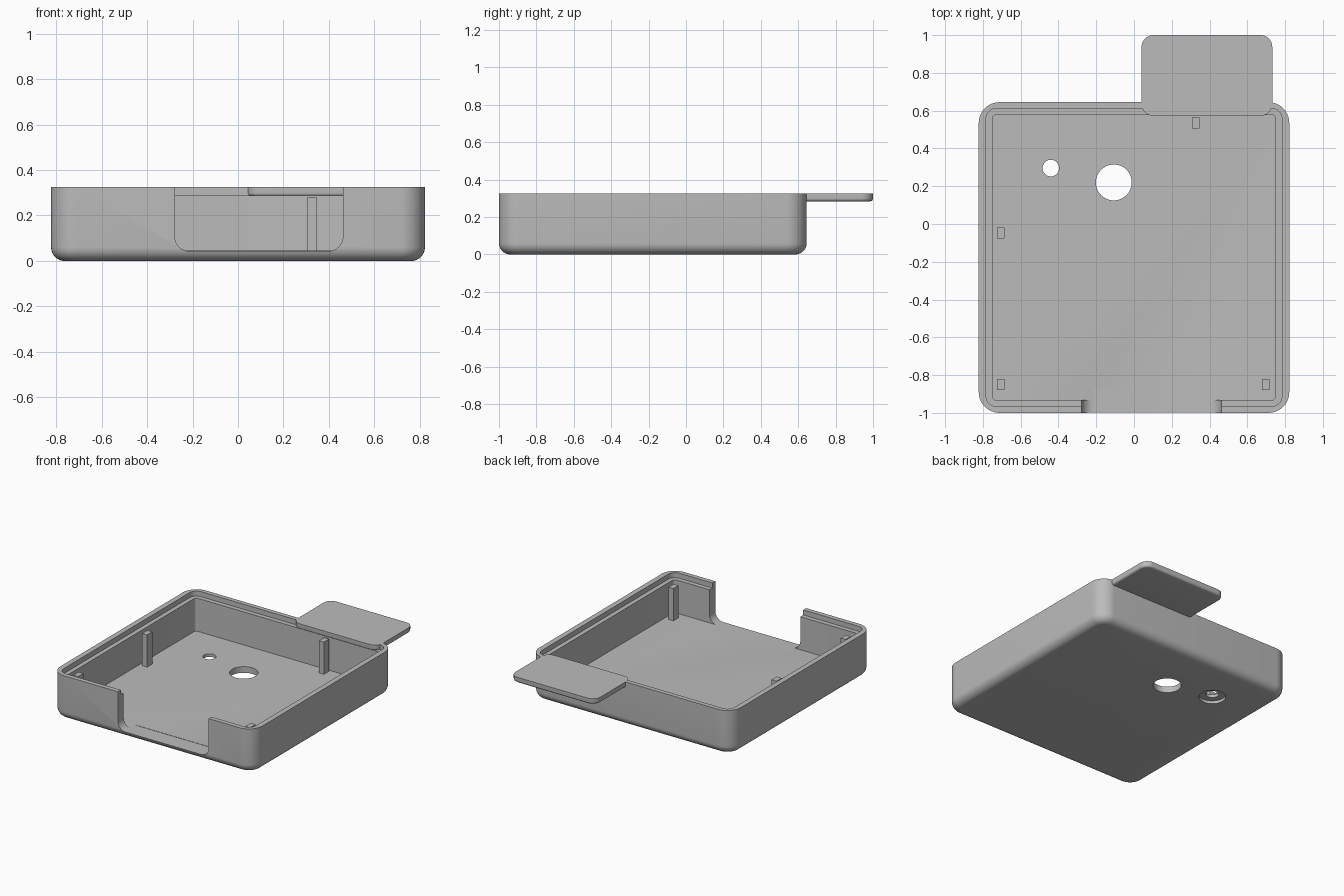
import bpy, bmesh, math

if "Cube" in bpy.data.objects:
    bpy.data.objects.remove(bpy.data.objects["Cube"])

grey = bpy.data.materials.new("plain grey")
grey.diffuse_color = (0.5, 0.5, 0.5, 1)
grey.use_nodes = True
grey.node_tree.nodes["Principled BSDF"].inputs["Base Color"].default_value = grey.diffuse_color

RIM, FLOOR, LEDGE = 0.325, 0.045, 0.288


def outline(x0, x1, y0, y1, r, n=10):
    """Rounded rectangle as a list of 2D points."""
    pts = []
    corners = [(x1 - r, y1 - r), (x0 + r, y1 - r), (x0 + r, y0 + r), (x1 - r, y0 + r)]
    for q, (cx, cy) in enumerate(corners):
        for i in range(n + 1):
            a = (q + i / n) * math.pi / 2
            pts.append((cx + r * math.cos(a), cy + r * math.sin(a)))
    return pts


def loft(name, rings):
    """Closed solid through matching rings of 3D points."""
    bm = bmesh.new()
    loops = [[bm.verts.new(p) for p in ring] for ring in rings]
    for a, b in zip(loops, loops[1:]):
        for i in range(len(a)):
            j = (i + 1) % len(a)
            bm.faces.new((a[i], a[j], b[j], b[i]))
    bm.faces.new(loops[0][::-1])
    bm.faces.new(loops[-1])
    bmesh.ops.recalc_face_normals(bm, faces=bm.faces)
    me = bpy.data.meshes.new(name)
    bm.to_mesh(me)
    bm.free()
    me.materials.append(grey)
    ob = bpy.data.objects.new(name, me)
    bpy.context.collection.objects.link(ob)
    return ob


def slab(name, x0, x1, y0, y1, z0, z1, r, fillet=0, steps=8):
    """Rounded slab with an optional rounded lower edge."""
    levels = [(0, z0)]
    if fillet:
        levels = []
        for i in range(steps + 1):
            a = i / steps * math.pi / 2
            levels.append((fillet * (1 - math.sin(a)), z0 + fillet * (1 - math.cos(a))))
    levels.append((0, z1))
    return loft(name, [[(x, y, z) for x, y in
                        outline(x0 + d, x1 - d, y0 + d, y1 - d, r - d)] for d, z in levels])


def disc(name, x, y, r, z0, z1, n=48):
    ring = [(x + r * math.cos(i * math.tau / n), y + r * math.sin(i * math.tau / n))
            for i in range(n)]
    return loft(name, [[(px, py, z) for px, py in ring] for z in (z0, z1)])


def activate(ob):
    bpy.ops.object.select_all(action='DESELECT')
    ob.select_set(True)
    bpy.context.view_layer.objects.active = ob


def cut(ob, cutter):
    m = ob.modifiers.new("cut", 'BOOLEAN')
    m.operation, m.solver, m.object = 'DIFFERENCE', 'EXACT', cutter
    activate(ob)
    bpy.ops.object.modifier_apply(modifier=m.name)
    bpy.data.objects.remove(cutter)


def smooth(ob):
    activate(ob)
    bpy.ops.object.shade_smooth_by_angle(angle=math.radians(30))


# Tray body with rounded corners and rounded lower edge
tray = slab("tray", -0.822, 0.822, -1.0, 0.645, 0, RIM, 0.11, 0.06)

# Main cavity and the stepped ledge below the rim
cut(tray, slab("cavity", -0.75, 0.75, -0.932, 0.578, FLOOR, 0.5, 0.02))
cut(tray, slab("rim_step", -0.783, 0.783, -0.966, 0.612, LEDGE, 0.5, 0.055))

# Front opening with rounded lower corners
notch = outline(-0.278, 0.462, FLOOR - 0.002, 0.6, 0.065)
cut(tray, loft("front_opening", [[(x, y, z) for x, z in notch] for y in (-1.1, -0.87)]))

# Floor holes, the small one counterbored from below
cut(tray, disc("large_hole", -0.107, 0.22, 0.095, -0.1, 0.1))
cut(tray, disc("small_hole", -0.44, 0.296, 0.044, -0.1, 0.1))
cut(tray, disc("counterbore", -0.44, 0.296, 0.09, -0.1, 0.022))
smooth(tray)

# Rear tab resting on the ledge, flush with the rim
tab = slab("rear_tab", 0.04, 0.732, 0.573, 1.0, 0.284, RIM + 0.0005, 0.062, 0.015, 4)
smooth(tab)

# Support posts
for i, (x, y) in enumerate([(0.326, 0.535), (-0.705, -0.048), (-0.705, -0.85), (0.697, -0.85)]):
    post = [(x - 0.02, y - 0.03), (x + 0.02, y - 0.03), (x + 0.02, y + 0.03), (x - 0.02, y + 0.03)]
    loft(f"post_{i + 1}", [[(px, py, z) for px, py in post] for z in (FLOOR - 0.01, 0.282)])
